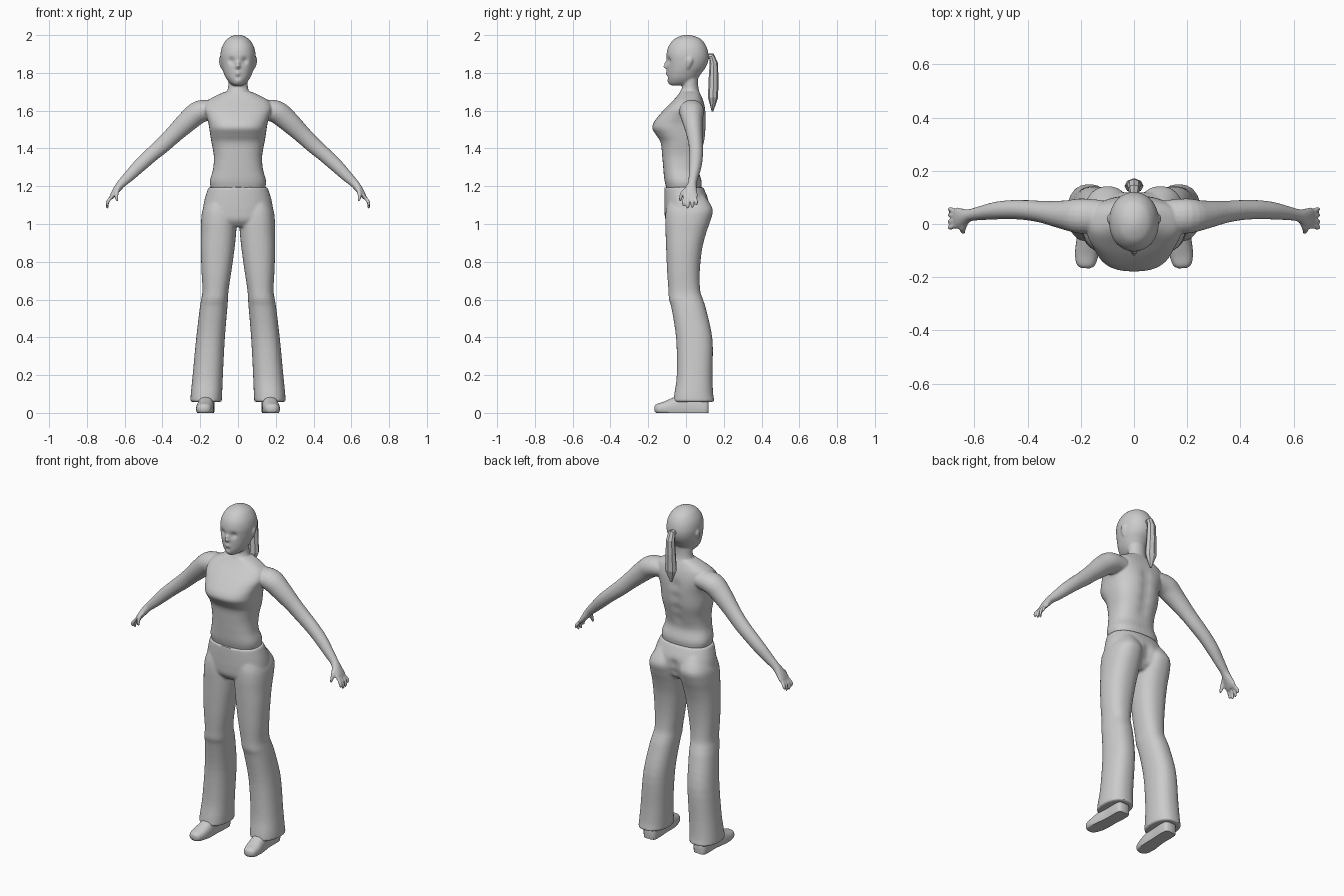
import bpy, bmesh, math
from mathutils import Vector

grey = bpy.data.materials.new("light_grey")
grey.diffuse_color = (0.6, 0.6, 0.6, 1)


def spline(rows, n):
    """Catmull-Rom interpolation of rows of numbers, n steps per span."""
    out = []
    for i in range(len(rows) - 1):
        p = [rows[max(0, min(len(rows) - 1, i + k))] for k in (-1, 0, 1, 2)]
        for s in range(n):
            t = s / n
            out.append([0.5 * (2*b + (c-a)*t + (2*a-5*b+4*c-d)*t*t + (3*b-a-3*c+d)*t**3)
                        for a, b, c, d in zip(*p)])
    return out + [list(rows[-1])]


def oval(t, e):
    f = lambda v: math.copysign(abs(v) ** (2 / e), v)
    return f(math.cos(t)), f(math.sin(t))


def skin(bm, rings):
    """Bridge rings of points into one closed shell."""
    vs = [[bm.verts.new(p) for p in r] for r in rings]
    n = len(vs[0])
    faces = [bm.faces.new((a[i], a[(i+1) % n], b[(i+1) % n], b[i]))
             for a, b in zip(vs, vs[1:]) for i in range(n)]
    faces += [bm.faces.new(vs[0]), bm.faces.new(vs[-1])]
    bmesh.ops.recalc_face_normals(bm, faces=faces)


def stack(bm, rows, e=2.0, side=1, n=40):
    """Upright form from rows (z, y front, y back, half width, x centre)."""
    rings = []
    for z, yf, yb, rx, xc in spline(rows, 4):
        ring = []
        for k in range(n):
            c, s = oval(2 * math.pi * k / n, e)
            ring.append((side * (xc + rx * c), (yf + yb) / 2 + (yb - yf) / 2 * s, z))
        rings.append(ring)
    skin(bm, rings)


def tube(bm, rows, across, side=1, n=20, steps=4, e=2.0):
    """Limb along rows (x, y, z, half width, half thickness)."""
    pts = spline(rows, steps) if steps > 1 else rows
    rings = []
    for i, (x, y, z, w, h) in enumerate(pts):
        a, b = pts[max(i-1, 0)], pts[min(i+1, len(pts)-1)]
        t = (Vector(b[:3]) - Vector(a[:3])).normalized()
        u = (Vector(across) - t * t.dot(Vector(across))).normalized()
        v = t.cross(u)
        ring = []
        for k in range(n):
            c, s = oval(2 * math.pi * k / n, e)
            p = Vector((x, y, z)) + u * w * c + v * h * s
            ring.append((side * p.x, p.y, max(p.z, 0)))
        rings.append(ring)
    skin(bm, rings)


def finish(name, bm, voxel=0, dabs=(), smooth=True, relax=3):
    """Make an object, fuse its shells, then push the surface with soft dabs."""
    me = bpy.data.meshes.new(name)
    bm.to_mesh(me)
    bm.free()
    ob = bpy.data.objects.new(name, me)
    bpy.context.collection.objects.link(ob)
    bpy.context.view_layer.objects.active = ob
    ob.select_set(True)
    if voxel:
        m = ob.modifiers.new("fuse", 'REMESH')
        m.mode, m.voxel_size = 'VOXEL', voxel
        m = ob.modifiers.new("relax", 'SMOOTH')
        m.factor, m.iterations = 0.5, relax
        for mod in ("fuse", "relax"):
            bpy.ops.object.modifier_apply(modifier=mod)
        for centre, r, push in dabs:
            c, d = Vector(centre), Vector(push)
            for v in ob.data.vertices:
                q = (v.co - c).length_squared / (r * r)
                if q < 6:
                    v.co += d * math.exp(-q)
    ob.data.materials.clear()
    ob.data.materials.append(grey)
    if smooth:
        bpy.ops.object.shade_smooth_by_angle(angle=math.radians(50))
    ob.select_set(False)


# Upper body: torso, neck, head, arms and hands
bm = bmesh.new()
stack(bm, [(1.15, -.09, .07, .13, 0), (1.22, -.112, .083, .149, 0), (1.29, -.12, .066, .132, 0),
           (1.36, -.126, .08, .128, 0), (1.43, -.134, .098, .14, 0), (1.47, -.157, .104, .147, 0),
           (1.505, -.178, .107, .152, 0), (1.535, -.172, .108, .157, 0), (1.57, -.147, .107, .168, 0),
           (1.61, -.112, .102, .18, 0), (1.65, -.072, .092, .165, 0), (1.68, -.045, .08, .115, 0),
           (1.70, -.03, .07, .07, 0)], 2.5)
stack(bm, [(1.64, -.05, .08, .10, 0), (1.69, -.036, .073, .066, 0), (1.72, -.022, .066, .053, 0),
           (1.76, -.02, .064, .052, 0), (1.82, -.02, .07, .05, 0)])
stack(bm, [(1.733, -.078, .0, .022, 0), (1.745, -.09, .04, .042, 0), (1.77, -.097, .062, .062, 0),
           (1.80, -.099, .083, .076, 0), (1.83, -.1, .105, .086, 0), (1.865, -.102, .118, .092, 0),
           (1.90, -.103, .119, .093, 0), (1.94, -.093, .108, .084, 0), (1.975, -.067, .084, .062, 0),
           (1.993, -.035, .05, .036, 0), (2.001, -.008, .02, .012, 0)], 2.1)
for s in (1, -1):
    tube(bm, [(.12, .03, 1.605, .06, .05), (.20, .03, 1.595, .066, .06), (.26, .034, 1.55, .055, .057),
              (.34, .045, 1.474, .042, .047), (.40, .052, 1.417, .038, .043), (.46, .054, 1.365, .036, .039),
              (.52, .05, 1.31, .033, .036), (.58, .04, 1.25, .026, .029), (.617, .033, 1.214, .023, .023),
              (.64, .026, 1.185, .032, .02), (.664, .022, 1.15, .041, .014), (.672, .022, 1.135, .036, .009)],
         (0, 1, 0), s)
    # fingers and thumb
    for y, tip in ((-.013, 1.095), (.010, 1.083), (.033, 1.085), (.055, 1.10)):
        tube(bm, [(.66, .6*y + .009, 1.155, .009, .009), (.687, y, 1.122, .009, .009),
                  (.692, y, tip + .01, .008, .008), (.688, y, tip, .005, .005)], (0, 1, 0), s, 10)
    tube(bm, [(.632, .01, 1.19, .012, .012), (.643, -.016, 1.165, .012, .012),
              (.642, -.029, 1.135, .009, .009), (.637, -.03, 1.12, .005, .005)], (0, 1, 0), s, 10)
    # ear
    tube(bm, [(.082, .01, 1.825, .008, .008), (.09, .014, 1.845, .014, .008),
              (.094, .02, 1.868, .017, .008), (.09, .022, 1.885, .009, .006)], (0, 1, 0), s, 12)
face = [((0, -.103, 1.833), .011, (0, -.022, 0)), ((0, -.103, 1.852), .010, (0, -.012, 0)),
        ((0, -.1, 1.797), .014, (0, -.008, 0)), ((0, -.1, 1.776), .010, (0, .005, 0)),
        ((0, -.092, 1.755), .014, (0, -.004, 0))]
face += [((s * .034, -.092, 1.864), .018, (0, .012, 0)) for s in (1, -1)]
spine = [((0, .1, z), .035, (0, -.008, 0)) for z in (1.35, 1.42, 1.49, 1.56)]
finish("upper_body", bm, .0055, face + spine)

# Trousers: hips and two flared legs
bm = bmesh.new()
stack(bm, [(1.195, -.114, .09, .156, 0), (1.16, -.115, .107, .168, 0), (1.12, -.115, .121, .179, 0),
           (1.07, -.114, .122, .185, 0), (1.02, -.108, .105, .17, 0), (.985, -.08, .07, .10, 0)], 2.3)
for s in (1, -1):
    stack(bm, [(1.15, -.085, .10, .06, .09), (1.08, -.105, .141, .088, .098), (1.02, -.11, .13, .094, .101),
               (.95, -.108, .106, .093, .103), (.865, -.105, .085, .089, .108), (.75, -.1, .073, .079, .114),
               (.65, -.093, .075, .069, .119), (.60, -.09, .09, .071, .124), (.55, -.076, .106, .073, .130),
               (.39, -.052, .140, .076, .146), (.20, -.049, .140, .080, .160), (.10, -.062, .144, .083, .167),
               (.058, -.068, .152, .083, .169)], 2.3, s)
finish("trousers", bm, .008, [((0, .12, z), .03, (0, -.012, 0)) for z in (1.04, 1.09)], relax=2)

# Shoes
for s, name in ((1, "left_shoe"), (-1, "right_shoe")):
    bm = bmesh.new()
    tube(bm, [(.183, -.166, .022, .016, .014), (.182, -.153, .022, .034, .026), (.178, -.115, .022, .044, .038),
              (.172, -.06, .025, .044, .058), (.168, .0, .03, .040, .075), (.166, .06, .03, .042, .075),
              (.166, .105, .03, .040, .07), (.166, .12, .03, .028, .05)], (1, 0, 0), s, 28, 4, 2.4)
    finish(name, bm)

# Faceted ponytail
bm = bmesh.new()
tube(bm, [(0, .105, 1.885, .016, .016), (0, .135, 1.888, .022, .018), (0, .147, 1.85, .026, .022),
          (0, .146, 1.77, .030, .026), (0, .143, 1.67, .036, .027), (0, .14, 1.595, .006, .004)],
     (1, 0, 0), 1, 8, 1)
finish("ponytail", bm, smooth=False)
